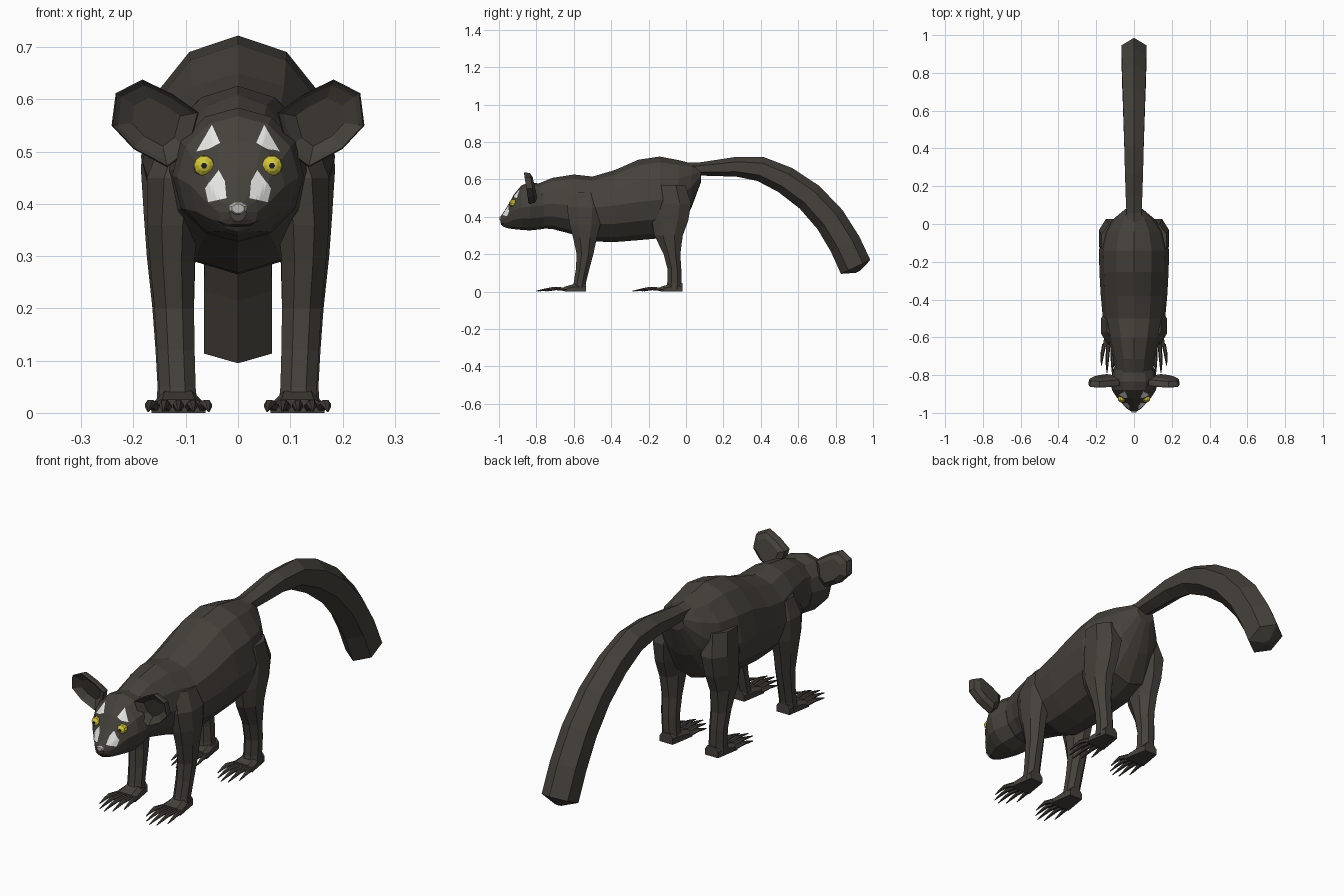
import bpy, bmesh, math
from mathutils import Vector
from mathutils.bvhtree import BVHTree


def material(name, rgb):
    m = bpy.data.materials.new(name)
    m.diffuse_color = (*rgb, 1)
    return m


FUR = material("dark_brown_fur", (0.060, 0.053, 0.044))
WHITE = material("white_marking", (0.80, 0.80, 0.78))
YELLOW = material("yellow_eye", (0.66, 0.58, 0.05))
GREY = material("grey_nose", (0.48, 0.47, 0.46))
BLACK = material("black_detail", (0.015, 0.013, 0.011))


def finish(name, bm, mat, mirror=False):
    me = bpy.data.meshes.new(name)
    bm.to_mesh(me)
    bm.free()
    me.materials.append(mat)
    ob = bpy.data.objects.new(name, me)
    bpy.context.collection.objects.link(ob)
    if mirror:
        ob.modifiers.new("mirror", 'MIRROR')
    return ob


def loft(name, rings, mat=FUR, mirror=False):
    """Skin a list of equal-length point rings and cap both ends."""
    bm = bmesh.new()
    vs = [[bm.verts.new(p) for p in r] for r in rings]
    n = len(vs[0])
    for a, b in zip(vs, vs[1:]):
        for i in range(n):
            j = (i + 1) % n
            bm.faces.new((a[i], a[j], b[j], b[i]))
    bm.faces.new(vs[0])
    bm.faces.new(vs[-1])
    bmesh.ops.recalc_face_normals(bm, faces=bm.faces)
    return finish(name, bm, mat, mirror)


def angles(n, start=0.0):
    return [start + 2 * math.pi * i / n for i in range(n)]


def cross(y, w, top, bottom, mid, n=12):
    """Upright cross-section: half width w, widest at height mid."""
    return [(w * math.cos(t), y, mid + math.sin(t) * ((top - mid) if math.sin(t) > 0 else (mid - bottom)))
            for t in angles(n)]


# Body: y, half width, top, bottom, height of widest point
loft("body", [cross(*r) for r in [
    (-0.82, 0.095, 0.565, 0.34, 0.46), (-0.715, 0.110, 0.608, 0.335, 0.47),
    (-0.60, 0.140, 0.626, 0.305, 0.46), (-0.50, 0.165, 0.615, 0.268, 0.45),
    (-0.38, 0.176, 0.650, 0.265, 0.46), (-0.255, 0.183, 0.705, 0.275, 0.48),
    (-0.14, 0.186, 0.722, 0.285, 0.49), (-0.04, 0.160, 0.703, 0.32, 0.51),
    (0.03, 0.105, 0.685, 0.45, 0.56), (0.08, 0.045, 0.665, 0.585, 0.62)]])

# Head tapering to the muzzle
head = loft("head", [cross(*r) for r in [
    (-0.76, 0.105, 0.575, 0.335, 0.46), (-0.835, 0.126, 0.584, 0.327, 0.455),
    (-0.88, 0.116, 0.568, 0.330, 0.45), (-0.92, 0.090, 0.520, 0.334, 0.435),
    (-0.95, 0.062, 0.465, 0.338, 0.405), (-0.977, 0.038, 0.422, 0.347, 0.385),
    (-0.992, 0.016, 0.402, 0.366, 0.384)]])
surface = BVHTree.FromPolygons([v.co for v in head.data.vertices],
                               [p.vertices[:] for p in head.data.polygons])


def face_y(x, z):
    hit = surface.ray_cast(Vector((x, -2, z)), Vector((0, 1, 0)))[0]
    return hit.y if hit else -0.85


def patch(name, outline, mat):
    """Thin marking that follows the surface of the head."""
    bm = bmesh.new()
    f = bm.faces.new([bm.verts.new((x, 0, z)) for x, z in outline])
    bmesh.ops.triangulate(bm, faces=[f])
    bmesh.ops.subdivide_edges(bm, edges=bm.edges[:], cuts=5, use_grid_fill=True)
    for v in bm.verts:
        v.co.y = face_y(v.co.x, v.co.z) - 0.003
    bm.normal_update()
    for f in bm.faces:
        if f.normal.y > 0:
            f.normal_flip()
    return finish(name, bm, mat, True)


patch("brow_marking", [(0.050, 0.553), (0.034, 0.517), (0.056, 0.505), (0.081, 0.500)], WHITE)
patch("cheek_marking", [(0.037, 0.466), (0.025, 0.444), (0.022, 0.411), (0.058, 0.403),
                        (0.064, 0.430)], WHITE)
patch("mouth", [(0, 0.361), (0.022, 0.362), (0.042, 0.369), (0.022, 0.357), (0, 0.356)], BLACK)


# Eyes with small pupils, facing forward
def disc_ring(x, y, z, r, n=10):
    return [(x + r * math.cos(t), y, z + r * math.sin(t)) for t in angles(n)]


ex, ez = 0.065, 0.473
ey = face_y(ex, ez)
loft("eye", [disc_ring(ex, ey + d, ez, r) for d, r in
             [(0.025, 0.015), (0.005, 0.021), (-0.007, 0.019), (-0.014, 0.011), (-0.016, 0.006)]],
     YELLOW, True)
loft("pupil", [disc_ring(ex, ey + d, ez, 0.006, 6) for d in (-0.013, -0.018)], BLACK, True)

# Nose
loft("nose", [[(w * math.cos(t), y, 0.391 + h * math.sin(t)) for t in angles(8, math.pi / 8)]
              for y, w, h in [(-0.968, 0.022, 0.016), (-0.986, 0.021, 0.015), (-0.998, 0.012, 0.009)]], GREY)

# Ears: cupped shells with a rim
EAR = [(0.075, 0.575), (0.125, 0.610), (0.183, 0.638), (0.234, 0.612), (0.242, 0.550),
       (0.200, 0.505), (0.135, 0.470), (0.095, 0.500)]
ecx, ecz = 0.155, 0.56


def ear_ring(s, y):
    return [(ecx + (x - ecx) * s, y - 0.012 * (z - ecz) / 0.08, ecz + (z - ecz) * s) for x, z in EAR]


loft("ear", [ear_ring(s, y) for s, y in
             [(0.55, -0.832), (0.86, -0.846), (0.97, -0.855), (1.0, -0.846), (0.93, -0.822), (0.65, -0.808)]],
     mirror=True)

# Tail: y, z, half width, half thickness along an arching path
TAIL = [(-0.04, 0.655, 0.050, 0.036), (0.06, 0.655, 0.040, 0.034), (0.15, 0.660, 0.044, 0.042),
        (0.27, 0.668, 0.048, 0.053), (0.40, 0.655, 0.051, 0.066), (0.53, 0.597, 0.055, 0.074),
        (0.66, 0.505, 0.059, 0.080), (0.77, 0.385, 0.063, 0.084), (0.85, 0.255, 0.065, 0.086),
        (0.907, 0.132, 0.065, 0.087), (0.920, 0.106, 0.010, 0.012)]
rings = []
for i, (y, z, w, h) in enumerate(TAIL):
    a, b = TAIL[max(i - 1, 0)], TAIL[min(i + 1, len(TAIL) - 1)]
    d = Vector((b[0] - a[0], b[1] - a[1])).normalized()
    rings.append([(w / math.cos(math.pi / 6) * math.cos(t), y - d.y * h * math.sin(t),
                   z + d.x * h * math.sin(t)) for t in angles(6, math.pi / 6)])
loft("tail", rings)


# Legs: z, centre x, centre y, half width, half depth
def leg(name, rows):
    loft(name, [[(x + 1.05 * w * math.cos(t), y + 1.05 * d * math.sin(t), z)
                 for t in angles(8, math.pi / 8)] for z, x, y, w, d in rows], mirror=True)


leg("front_leg", [(0.53, 0.095, -0.54, 0.050, 0.07), (0.45, 0.118, -0.54, 0.058, 0.10),
                  (0.36, 0.126, -0.54, 0.050, 0.085), (0.29, 0.126, -0.54, 0.044, 0.066),
                  (0.20, 0.122, -0.54, 0.039, 0.046), (0.12, 0.119, -0.553, 0.037, 0.037),
                  (0.05, 0.116, -0.567, 0.036, 0.034), (0.01, 0.115, -0.575, 0.038, 0.038)])
leg("hind_leg", [(0.57, 0.105, -0.09, 0.070, 0.09), (0.47, 0.122, -0.075, 0.066, 0.105),
                 (0.38, 0.126, -0.085, 0.056, 0.100), (0.30, 0.128, -0.093, 0.048, 0.078),
                 (0.20, 0.124, -0.075, 0.041, 0.046), (0.12, 0.121, -0.062, 0.038, 0.038),
                 (0.05, 0.118, -0.062, 0.037, 0.039), (0.01, 0.116, -0.066, 0.042, 0.044)])


# Feet: a flat paw and five long tapering toes
def foot(name, heel):
    cx = 0.114
    loft(name + "_paw", [[(cx + w * sx, heel - d, h * sz) for sx, sz in
                          [(-1, 0), (-1, 0.6), (-0.6, 1), (0.6, 1), (1, 0.6), (1, 0)]]
                         for d, w, h in [(0, 0.033, 0.045), (0.06, 0.043, 0.042), (0.115, 0.052, 0.026)]],
         mirror=True)
    for i, length in enumerate((0.095, 0.135, 0.155, 0.145, 0.105)):
        k = (i - 2) / 2
        rows = [(0.10, 0.043, 0.011, 0.011, 0.010), (0.10 + length * 0.5, 0.054, 0.010, 0.017, 0.009),
                (0.10 + length * 0.78, 0.057, 0.007, 0.011, 0.006), (0.11 + length, 0.058, 0.002, 0.003, 0.002)]
        loft(f"{name}_toe_{i + 1}",
             [[(cx + k * spread + w * math.cos(t), heel - d, z + h * math.sin(t))
               for t in angles(6)] for d, spread, w, z, h in rows], mirror=True)


foot("front_foot", -0.535)
foot("hind_foot", -0.02)
